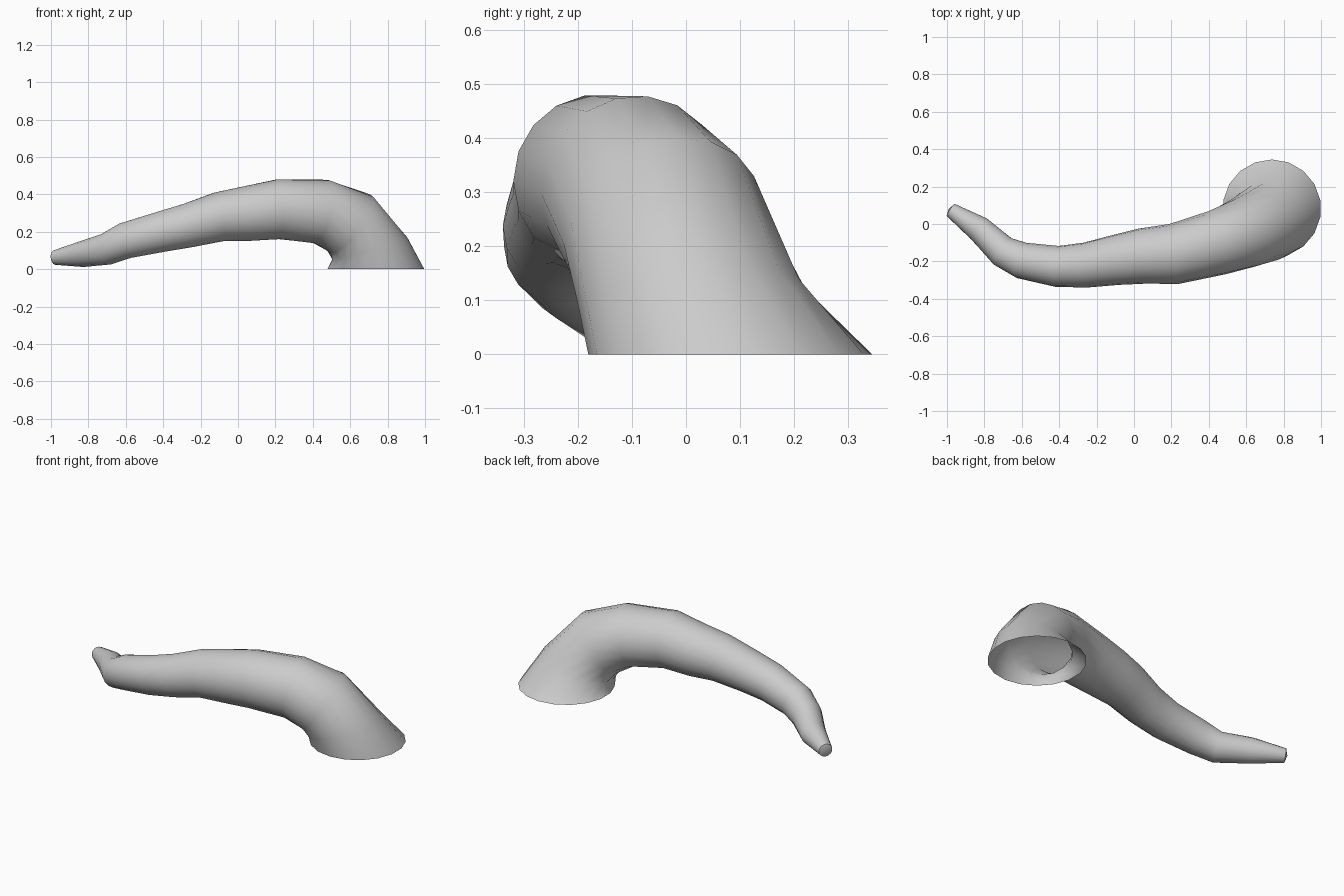
import bpy, bmesh
from math import cos, sin, pi, radians
from mathutils import Vector

if "Cube" in bpy.data.objects:
    bpy.data.objects.remove(bpy.data.objects["Cube"])

SIDES = 18
# centre x, y, z and radius of each ring, from the open base to the tip
RINGS = [
    (0.737, 0.082, 0.00, 0.263), (0.705, 0.01, 0.11, 0.212),
    (0.60, -0.045, 0.243, 0.192), (0.445, -0.10, 0.308, 0.175),
    (0.215, -0.16, 0.32, 0.162), (0.04, -0.172, 0.296, 0.148),
    (-0.10, -0.193, 0.28, 0.134), (-0.26, -0.22, 0.235, 0.120),
    (-0.41, -0.227, 0.20, 0.110), (-0.60, -0.195, 0.153, 0.098),
    (-0.70, -0.148, 0.108, 0.086), (-0.83, -0.025, 0.081, 0.070),
    (-0.98, 0.075, 0.062, 0.039),
]

bm = bmesh.new()
centres = [Vector(r[:3]) for r in RINGS]
last = len(RINGS) - 1
loops = []
for i, c in enumerate(centres):
    # rings face along the path; the base lies flat
    before = (c - centres[max(i - 1, 0)]).normalized()
    after = (centres[min(i + 1, last)] - c).normalized()
    n = Vector((0, 0, 1)) if i == 0 else (before + after).normalized()
    if i == 1:
        n = Vector((-0.28, -0.05, 0.96)).normalized()
    side = Vector((0, 1, 0))
    side = (side - n * side.dot(n)).normalized()
    up = n.cross(side)
    loops.append([bm.verts.new(c + RINGS[i][3] * (side * cos(2 * pi * k / SIDES) + up * sin(2 * pi * k / SIDES)))
                  for k in range(SIDES)])

# skin between rings
for a, b in zip(loops, loops[1:]):
    for k in range(SIDES):
        j = (k + 1) % SIDES
        bm.faces.new((a[k], a[j], b[j], b[k]))

# blunt tip cap
tip = bm.verts.new(centres[-1] + (centres[-1] - centres[-2]).normalized() * 0.012)
for k in range(SIDES):
    bm.faces.new((loops[-1][k], loops[-1][(k + 1) % SIDES], tip))

mesh = bpy.data.meshes.new("tentacle")
bm.to_mesh(mesh)
bm.free()
tentacle = bpy.data.objects.new("tentacle", mesh)
bpy.context.collection.objects.link(tentacle)
bpy.context.view_layer.objects.active = tentacle
tentacle.select_set(True)
bpy.ops.object.shade_smooth_by_angle(angle=radians(60))
